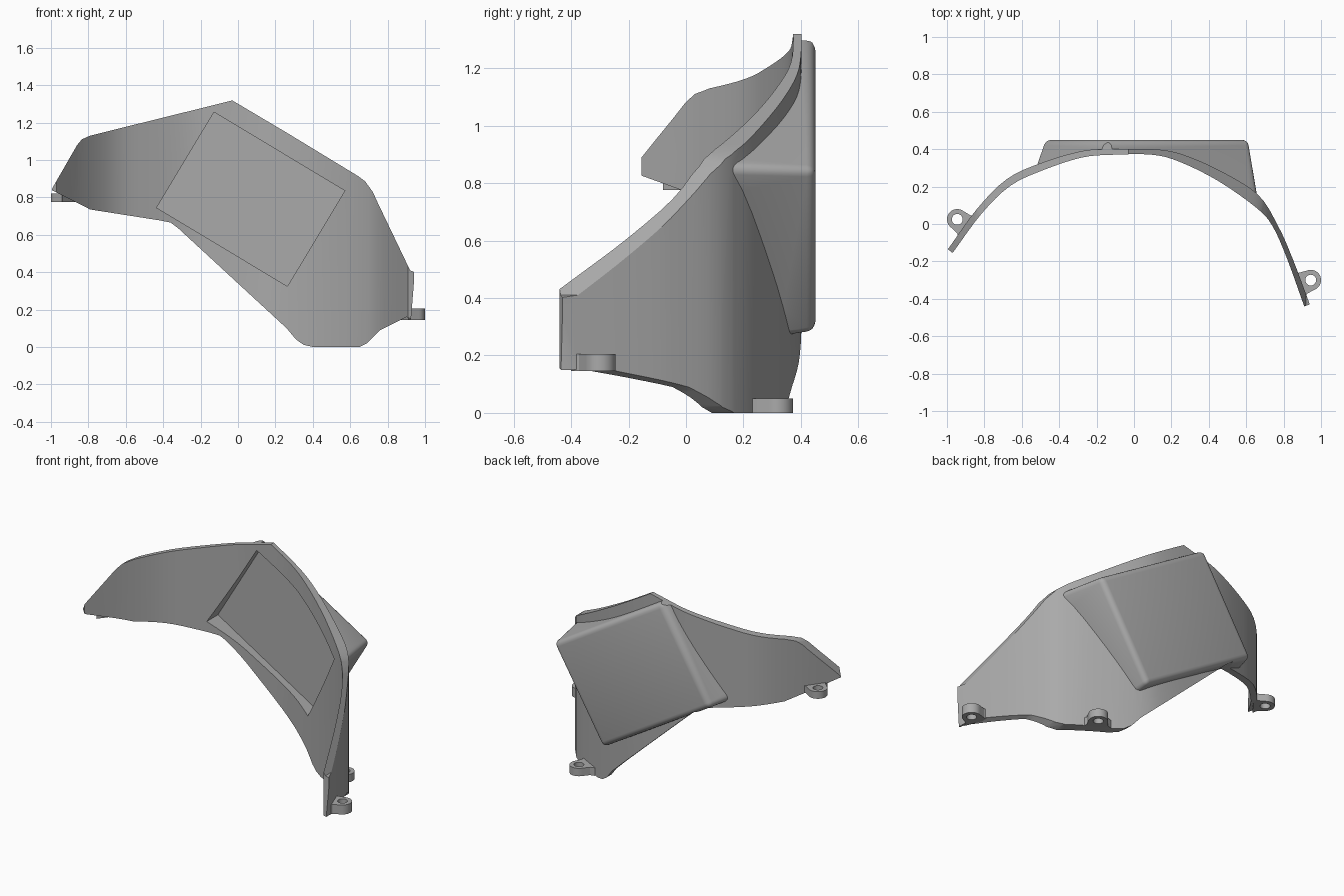
import bpy, bmesh, math
from mathutils import Vector

old = bpy.data.objects.get("Cube")
if old:
    bpy.data.objects.remove(old, do_unlink=True)

grey = bpy.data.materials.new("mid grey plastic")
grey.use_nodes = True
COLOUR = (0.4, 0.4, 0.4, 1)
grey.diffuse_color = COLOUR
grey.node_tree.nodes["Principled BSDF"].inputs["Base Color"].default_value = COLOUR


def finish(name, bm):
    bmesh.ops.recalc_face_normals(bm, faces=bm.faces)
    mesh = bpy.data.meshes.new(name)
    bm.to_mesh(mesh)
    bm.free()
    mesh.materials.append(grey)
    ob = bpy.data.objects.new(name, mesh)
    bpy.context.collection.objects.link(ob)
    return ob


def loft(name, a, b, round_edges=0.0):
    """Solid between two matching 3D loops; rounds all but loop a."""
    bm = bmesh.new()
    va, vb = [bm.verts.new(p) for p in a], [bm.verts.new(p) for p in b]
    base = bm.faces.new(va)
    bm.faces.new(vb)
    for i in range(len(va)):
        j = (i + 1) % len(va)
        bm.faces.new((va[i], va[j], vb[j], vb[i]))
    if round_edges:
        edges = [e for e in bm.edges if e not in base.edges[:]]
        bmesh.ops.bevel(bm, geom=edges, offset=round_edges, segments=4,
                        profile=0.5, affect='EDGES')
    return finish(name, bm)


def plan_prism(name, pts, lo, hi):
    return loft(name, [(x, y, lo) for x, y in pts], [(x, y, hi) for x, y in pts])


def front_prism(name, pts, lo, hi):
    return loft(name, [(x, lo, z) for x, z in pts], [(x, hi, z) for x, z in pts])


def combine(ob, tool, operation):
    mod = ob.modifiers.new("combine", 'BOOLEAN')
    mod.object, mod.operation, mod.solver = tool, operation, 'EXACT'
    bpy.context.view_layer.objects.active = ob
    bpy.ops.object.modifier_apply(modifier=mod.name)
    bpy.data.objects.remove(tool, do_unlink=True)


def smooth_path(pts, steps=4):
    """Catmull-Rom curve through the points."""
    p = [Vector(q) for q in pts]
    p = [2 * p[0] - p[1]] + p + [2 * p[-1] - p[-2]]
    out = []
    for a, b, c, d in zip(p, p[1:], p[2:], p[3:]):
        for k in range(steps):
            t = k / steps
            out.append(0.5 * (2 * b + (c - a) * t + (2 * a - 5 * b + 4 * c - d) * t * t
                              + (3 * b - a - 3 * c + d) * t ** 3))
    return out + [p[-2]]


# Curved wall seen from above
inner = smooth_path([(-.97, -.155), (-.815, .055), (-.66, .205), (-.48, .29), (-.28, .355),
                     (-.12, .37), (.1, .37), (.25, .33), (.45, .23), (.65, .09),
                     (.74, -.01), (.82, -.19), (.91, -.44)])
outer = smooth_path([(-.995, -.135), (-.84, .08), (-.68, .24), (-.5, .325), (-.28, .39),
                     (-.12, .40), (.1, .40), (.25, .375), (.45, .29), (.66, .16),
                     (.77, -.01), (.85, -.19), (.94, -.43)])
shell = plan_prism("guard_shell", inner + outer[::-1], -.2, 1.6)

# Tilted housing on the back, drafted towards the wall
E1, E2 = Vector((.857, -.515)), Vector((.515, .857))
CENTRE, HALF_W, HALF_H = Vector((.068, .79)), .408, .298


def tilted(left, right, low, high):
    corners = ((-HALF_W - left, HALF_H + high), (HALF_W + right, HALF_H + high),
               (HALF_W + right, -HALF_H - low), (-HALF_W - left, -HALF_H - low))
    return [CENTRE + E1 * u + E2 * v for u, v in corners]


housing = loft("housing", [(x, -.05, z) for x, z in tilted(.2, .1, .09, .09)],
               [(x, .45, z) for x, z in tilted(.035, .035, .035, .035)], .03)
middle = [(a + b) / 2 for a, b in zip(inner, outer)]
combine(housing, plan_prism("cutter", middle + [Vector((.95, -1)), Vector((-.97, -1))],
                            -.3, 1.7), 'DIFFERENCE')
combine(shell, housing, 'UNION')

# Trim to the front outline, then open the pocket
outline = [(-.998, .84), (-.86, 1.08), (-.835, 1.11), (-.79, 1.13), (-.03, 1.318),
           (.27, 1.14), (.64, .915), (.68, .885), (.72, .83), (.75, .765), (.92, .41),
           (.945, .40), (.925, .15), (.90, .16), (.76, .09), (.69, .02), (.65, 0),
           (.4, 0), (.35, .012), (.31, .04), (.26, .1), (-.32, .635), (-.36, .665),
           (-.42, .677), (-.79, .735)]
combine(shell, front_prism("trim", outline, -1, 1), 'INTERSECT')
combine(shell, front_prism("pocket", tilted(0, 0, 0, 0), -.6, .42), 'DIFFERENCE')


# Screw tabs: rounded plate with a flared neck and a hole
def screw_tab(name, x, y, angle, z, height):
    c = Vector((x, y))
    out = Vector((math.cos(angle), math.sin(angle)))
    side = Vector((-out.y, out.x))
    pts = [c - out * .068 - side * .08, c - out * .045 - side * .06]
    for k in range(17):
        t = math.pi * (k / 16 - .5)
        pts.append(c + (out * math.cos(t) + side * math.sin(t)) * .055)
    pts += [c - out * .045 + side * .06, c - out * .068 + side * .08]
    tab = plan_prism(name, pts, z, z + height)
    ring = [c + Vector((math.cos(t), math.sin(t))) * .029
            for t in (k * math.tau / 24 for k in range(24))]
    combine(tab, plan_prism("hole", ring, z - .1, z + height + .1), 'DIFFERENCE')
    return tab


parts = [shell,
         screw_tab("right_tab", -.945, .025, math.radians(143), .775, .045),
         screw_tab("left_tab", .945, -.30, math.radians(22), .145, .06),
         screw_tab("lower_tab", .53, .318, math.radians(57), 0, .05)]

for ob in parts:
    bpy.ops.object.select_all(action='DESELECT')
    ob.select_set(True)
    bpy.context.view_layer.objects.active = ob
    bpy.ops.object.shade_smooth_by_angle(angle=math.radians(30))
